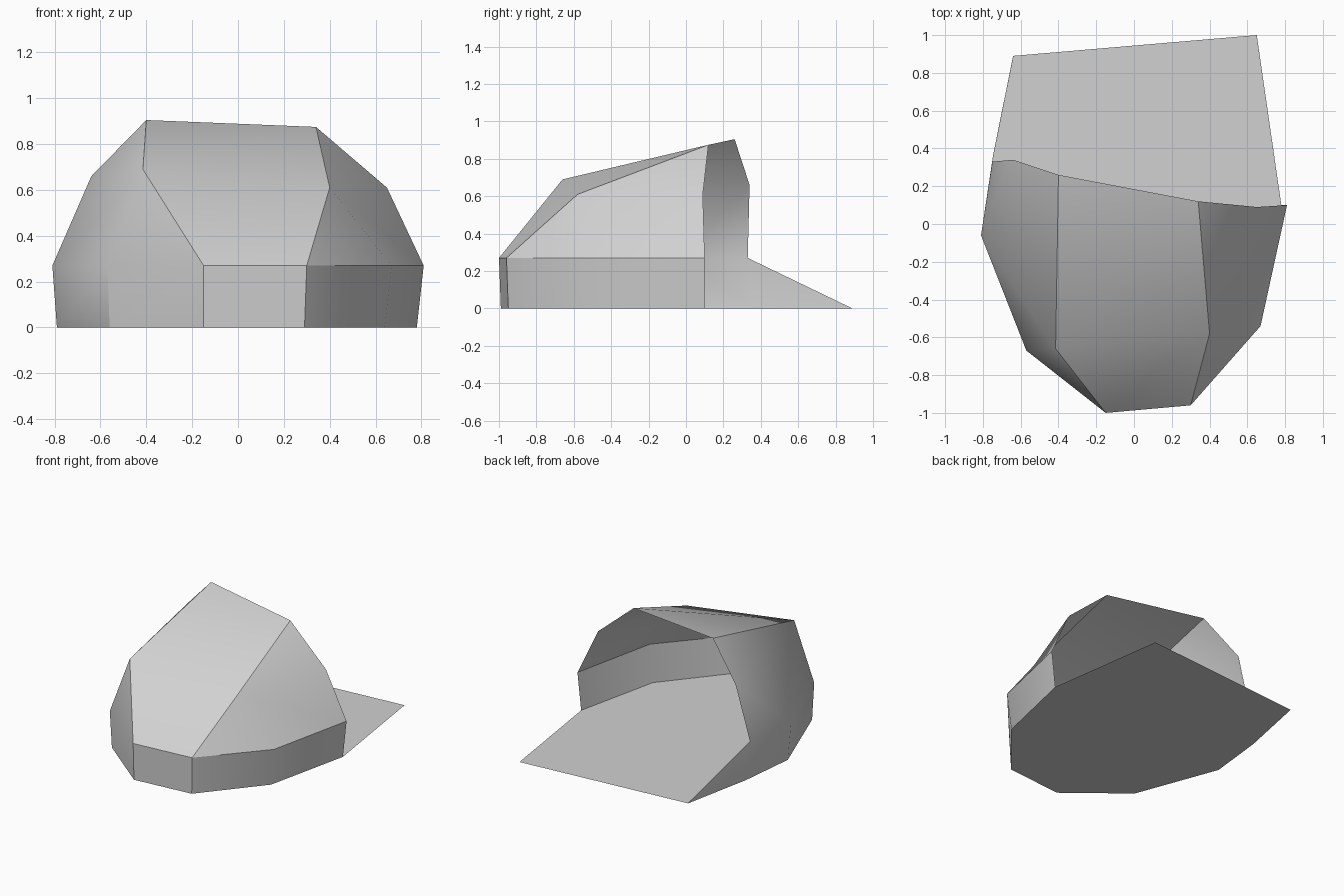
import bpy
import bmesh
import math
from mathutils import Vector

default_cube = bpy.data.objects.get("Cube")
if default_cube:
    bpy.data.objects.remove(default_cube, do_unlink=True)

# One plain grey cloth for the whole shelter
cloth = bpy.data.materials.new("grey_cloth")
cloth.use_nodes = True
cloth.diffuse_color = (0.64, 0.64, 0.64, 1)
cloth.node_tree.nodes["Principled BSDF"].inputs["Base Color"].default_value = cloth.diffuse_color


def build_sheet(name, faces, smooth=True):
    """Make an open cloth sheet from faces given as lists of points."""
    bm = bmesh.new()
    corners = {}
    for face in faces:
        loop = []
        for point in face:
            key = tuple(point)
            if key not in corners:
                corners[key] = bm.verts.new(point)
            loop.append(corners[key])
        bm.faces.new(loop)
    mesh = bpy.data.meshes.new(name)
    bm.to_mesh(mesh)
    bm.free()
    mesh.materials.append(cloth)
    sheet = bpy.data.objects.new(name, mesh)
    bpy.context.collection.objects.link(sheet)
    if smooth:
        bpy.ops.object.select_all(action="DESELECT")
        sheet.select_set(True)
        bpy.context.view_layer.objects.active = sheet
        bpy.ops.object.shade_smooth_by_angle(angle=math.radians(30))
    return sheet


def level(outline, height):
    return [Vector((x, y, height)) for x, y in outline]


def strip(lower, upper):
    """Quads between two matching rows of points."""
    return [[lower[i], lower[i + 1], upper[i + 1], upper[i]]
            for i in range(len(lower) - 1)]


def fan(apex, chain):
    """Triangles from one stretched pole point to a chain of points."""
    return [[start, end, apex] for start, end in zip(chain, chain[1:])]


# Wall foot and wall rim, running from the -x doorway side around the front
foot = level([(-.745, .37), (-.79, -.05), (-.56, -.66), (-.15, -.99),
              (.29, -.95), (.64, -.53), (.78, .1)], 0)
rim = level([(-.75, .33), (-.81, -.06), (-.57, -.67), (-.15, -1),
             (.3, -.96), (.67, -.54), (.81, .1)], .27)

# Rear corners of the floor, spread out behind the doorway
back_corners = level([(.65, 1), (-.64, .89)], 0)

# Points where the poles lift the cloth
crown_a = Vector((-.415, -.66, .69))
crown_b = Vector((.4, -.58, .61))

# Doorway arch between the two ends of the rim
arch_low_a = Vector((-.64, .34, .66))
arch_top_a = Vector((-.4, .26, .905))
arch_top_b = Vector((.34, .12, .875))
arch_low_b = Vector((.65, .09, .61))

# Canopy: upright wall band, cloth around each crown, and the doorway gusset
band = strip(foot, rim)
side_a = fan(crown_a, [arch_top_a, arch_low_a, rim[1], rim[2], rim[3],
                       crown_b, arch_top_b, arch_top_a])
side_b = fan(crown_b, rim[3:] + [arch_low_b, arch_top_b])
gusset = [[rim[0], rim[1], arch_low_a]]

# Doorway flap stretched down to the rear floor corner
flap = [[back_corners[1], foot[0], rim[0]]]
build_sheet("tent_canopy", band + side_a + side_b + gusset + flap)

# Groundsheet
build_sheet("tent_floor", [foot + back_corners], smooth=False)
